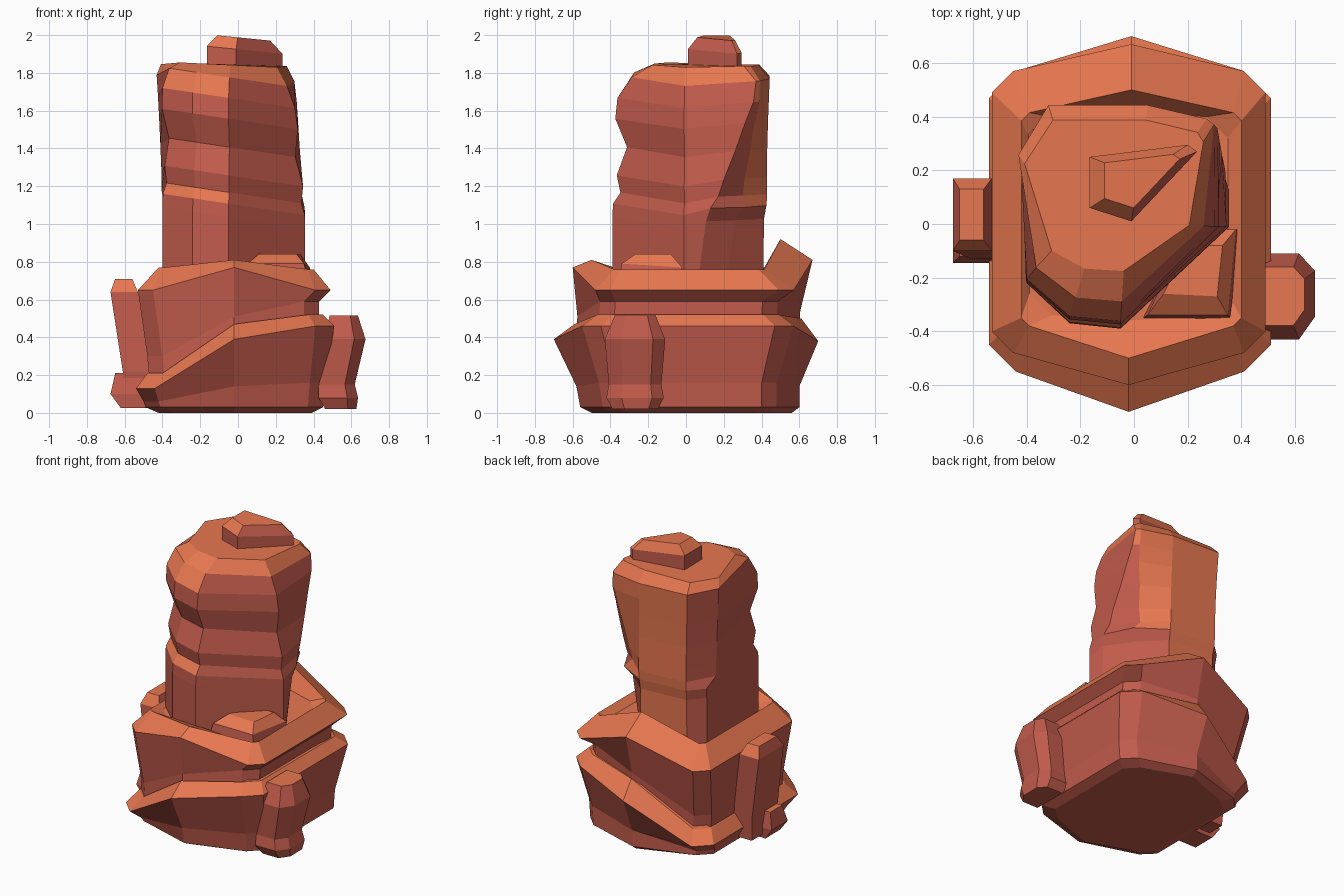
import bpy, bmesh
from mathutils import Vector

if "Cube" in bpy.data.objects:
    bpy.data.objects.remove(bpy.data.objects["Cube"])


def paint(name, rgb):
    m = bpy.data.materials.new(name)
    m.diffuse_color = (*rgb, 1)
    m.use_nodes = True
    m.node_tree.nodes["Principled BSDF"].inputs["Base Color"].default_value = m.diffuse_color
    return m


top_mat = paint("orange_rock", (0.80, 0.185, 0.08))
side_mat = paint("red_rock", (0.54, 0.105, 0.072))


def loft(name, rings, bleached_back=False):
    """Closed flat-shaded solid through rings of equal point count."""
    bm = bmesh.new()
    vs = [[bm.verts.new(p) for p in r] for r in rings]
    n = len(vs[0])
    for a, b in zip(vs, vs[1:]):
        for i in range(n):
            j = (i + 1) % n
            bm.faces.new((a[i], a[j], b[j], b[i]))
    bm.faces.new(vs[0][::-1])
    bm.faces.new(vs[-1])
    bmesh.ops.recalc_face_normals(bm, faces=bm.faces)
    # upward faces are sun-bleached orange, walls are red
    for f in bm.faces:
        orange = f.normal.z > .4 or (bleached_back and f.normal.y > .75)
        f.material_index = 0 if orange else 1
    me = bpy.data.meshes.new(name)
    bm.to_mesh(me)
    bm.free()
    me.materials.append(top_mat)
    me.materials.append(side_mat)
    ob = bpy.data.objects.new(name, me)
    bpy.context.collection.objects.link(ob)
    return ob


def slab(x0, x1, yf, yb, zf, zb, zl, zr, side=0.12, cut=0.08, back=None):
    """Ten-sided ring with pointed front and back and clipped corners.
    zf/zb are the point heights, zl/zr the left and right side heights."""
    f, b = yf + side, yb - (side if back is None else back)
    return [(-0.02, yf, zf), (x1 - cut, f, zr), (x1, f + cut, zr),
            (x1, b - cut, zr), (x1 - cut, b, zr), (-0.01, yb, zb),
            (x0 + cut, b, zl), (x0, b - cut, zl),
            (x0, f + cut, zl), (x0 + cut, f, zl)]


# lower boulder with a ridge that climbs from left to right
loft("lower_boulder", [
    slab(-.42, .39, -.50, .56, 0, 0, 0, 0),
    slab(-.49, .45, -.56, .60, .03, .03, .03, .03),
    slab(-.50, .46, -.58, .60, .14, .14, .06, .16),
    slab(-.54, .51, -.70, .70, .39, .38, .13, .46, .15, .10, .13),
    slab(-.48, .45, -.59, .61, .47, .50, .21, .52),
])

# upper boulder with a raised rim
loft("upper_boulder", [
    slab(-.47, .43, -.58, .60, .44, .47, .19, .49),
    slab(-.48, .43, -.575, .605, .51, .54, .30, .59),
    slab(-.53, .49, -.60, .67, .77, .81, .65, .65, .12, .08, .10),
    slab(-.42, .40, -.50, .50, .81, .92, .77, .76, .12, .03, .085),
    slab(-.39, .35, -.36, .42, .75, .77, .74, .72, .02),
])

# tower: one outline, squeezed in and out to form the weathered bands;
# the rear right corner (two points, a and b) changes with height
plan = [(-.40, -.22), (-.24, -.37), (-.05, -.39), (.355, -.01), (.36, .12),
        (.28, .32), (.06, .43), (-.30, .43), (-.405, .25)]


def tower_ring(z, front, back, a, b, taper=0.0, tilt=.15):
    pts = list(plan)
    pts[4], pts[5] = a, b
    if z < 1.15:
        pts[8] = (-.395, .34)
    ring = []
    for i, (x, y) in enumerate(pts):
        s = front if i < 4 else back
        px = x * (1 + s) / 2 * (1 - taper if x > 0 else 1 + taper * .3)
        ring.append((px, y * s, z - tilt * px * (1 if i < 4 else .3)))
    return ring


loft("tower", [
    tower_ring(.66, 1, .95, (.33, .06), (.21, .22)),
    tower_ring(1.03, 1, .96, (.345, .11), (.23, .27)),
    tower_ring(1.10, .99, .99, (.355, .13), (.26, .31)),
    tower_ring(1.16, .89, 1, (.34, .17), (.20, .30)),
    tower_ring(1.25, .94, 1, (.34, .20), (.22, .31)),
    tower_ring(1.40, .80, 1, (.345, .26), (.25, .34), .05),
    tower_ring(1.55, .96, 1.01, (.348, .31), (.29, .36), .09),
    tower_ring(1.66, .93, 1.02, (.35, .35), (.31, .38), .12),
    tower_ring(1.77, .74, 1.03, (.35, .36), (.32, .38), .16),
    tower_ring(1.84, .45, .9, (.34, .34), (.31, .38), .20, .05),
], bleached_back=True)


def shape(outline, z, s=1.0):
    """Outline scaled about its middle; z is a height or a function of x."""
    c = sum((Vector(p) for p in outline), Vector((0, 0))) / len(outline)
    pts = [c + (Vector(p) - c) * s for p in outline]
    return [(p.x, p.y, z(p.x) if callable(z) else z) for p in pts]


# cap stone
cap = [(-.165, .06), (-.01, .01), (.235, .27), (.20, .295), (-.165, .25)]
loft("cap_stone", [shape(cap, 1.78), shape(cap, lambda x: 1.925 - .1 * x),
                   shape(cap, lambda x: 1.988 - .1 * x, .7)])

# right stone: leaning hexagonal chunk
hexa = [(.44, -.43), (.60, -.43), (.66, -.345), (.66, -.175), (.60, -.11), (.44, -.11)]


def shifted(pts, dx):
    return [(x + dx, y, z) for x, y, z in pts]


loft("right_stone", [
    shifted(shape(hexa, .02, .75), -.01),
    shifted(shape(hexa, .08, .95), -.02),
    shifted(shape(hexa, .15, .87), -.03),
    shifted(shape(hexa, .39), .015),
    shifted(shape(hexa, .515, .68), .005),
])


def box(x0, x1, y0, y1, z):
    return [(x0, y0, z), (x1, y0, z), (x1, y1, z), (x0, y1, z)]


# left stone: leaning slab and its foot
loft("left_stone", [
    box(-.60, -.42, -.11, .14, .05), box(-.61, -.44, -.13, .15, .22),
    box(-.675, -.53, -.10, .17, .64), box(-.65, -.56, -.06, .13, .71)])
loft("left_foot", [
    box(-.62, -.42, -.14, .02, .025), box(-.675, -.42, -.145, .03, .10),
    box(-.65, -.42, -.12, .01, .21)])

# small block wedged at the foot of the tower
loft("wedge_stone", [
    [(.02, -.36, .68), (.37, -.36, .68), (.40, -.02, .68), (.2, -.02, .68)],
    [(.05, -.34, .79), (.35, -.34, .79), (.38, -.02, .77), (.2, -.02, .77)],
    [(.11, -.26, .84), (.31, -.27, .84), (.33, -.08, .84), (.2, -.08, .84)]])
